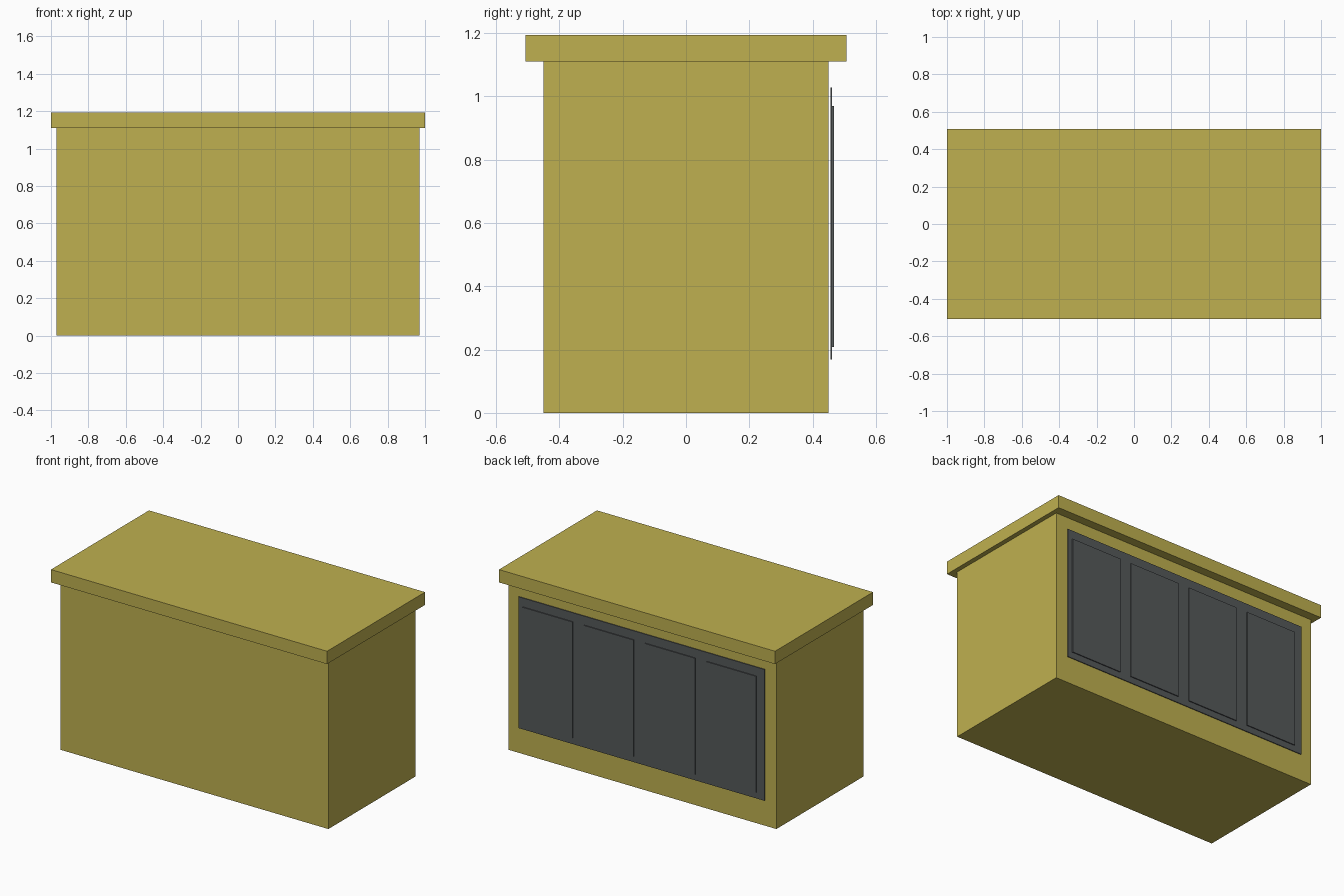
import bpy

cube = bpy.data.objects.get("Cube")
if cube:
    bpy.data.objects.remove(cube, do_unlink=True)


def make_material(name, colour):
    mat = bpy.data.materials.new(name)
    mat.use_nodes = True
    mat.diffuse_color = colour
    for node in mat.node_tree.nodes:
        if node.type == 'BSDF_PRINCIPLED':
            node.inputs["Base Color"].default_value = colour
    return mat


def make_box(name, mat, x, y, z):
    """Box from (min, max) ranges along each axis."""
    ranges = (x, y, z)
    bpy.ops.mesh.primitive_cube_add(size=1, location=[(a + b) / 2 for a, b in ranges])
    obj = bpy.context.object
    obj.name = name
    obj.scale = [b - a for a, b in ranges]
    bpy.ops.object.transform_apply(location=False, rotation=False, scale=True)
    obj.data.materials.append(mat)
    return obj


ochre = make_material("ochre", (0.52, 0.435, 0.08, 1))
slate = make_material("slate grey", (0.091, 0.1, 0.102, 1))

# Cabinet body and overhanging counter top
make_box("cabinet_body", ochre, (-0.97, 0.97), (-0.45, 0.45), (0, 1.11))
make_box("counter_top", ochre, (-1, 1), (-0.507, 0.507), (1.11, 1.194))

# Thin backing panel standing just off the back
make_box("back_panel", slate, (-0.89, 0.89), (0.456, 0.461), (0.168, 1.028))

# Row of four door plates on the panel
pitch, width, shift = 0.443, 0.362, 0.012
for i in range(4):
    centre = shift + (i - 1.5) * pitch
    make_box(f"door_plate_{i + 1}", slate,
             (centre - width / 2, centre + width / 2), (0.461, 0.467), (0.208, 0.97))
